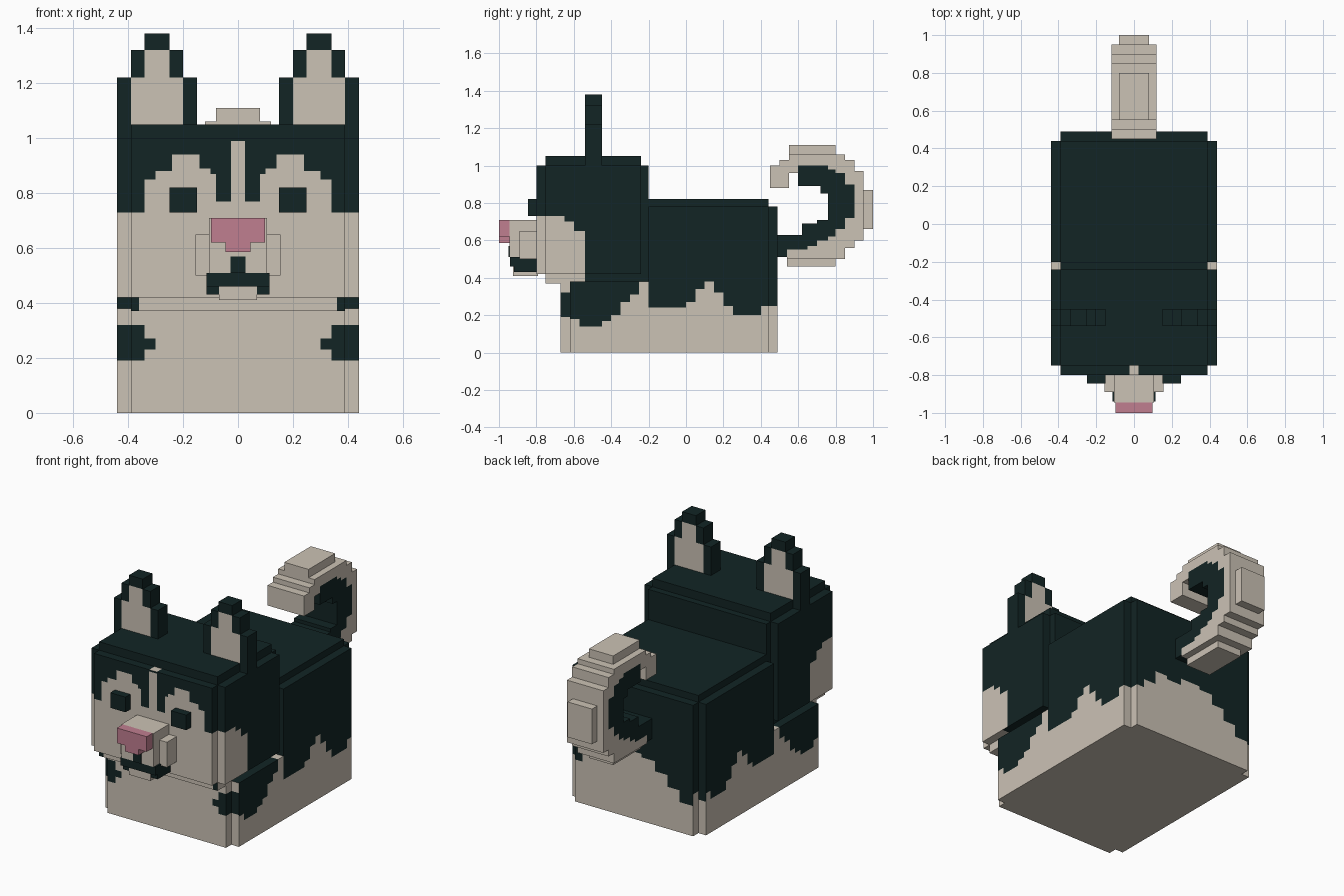
import bpy, bmesh
from mathutils import Vector
from itertools import product

if "Cube" in bpy.data.objects:
    bpy.data.objects.remove(bpy.data.objects["Cube"])


def material(name, rgb):
    m = bpy.data.materials.new(name)
    m.diffuse_color = (*rgb, 1)
    m.use_nodes = True
    m.node_tree.nodes["Principled BSDF"].inputs["Base Color"].default_value = m.diffuse_color
    return m


MATS = [material("cream fur", (0.60, 0.54, 0.46)),
        material("dark fur", (0.006, 0.018, 0.018)),
        material("pink nose", (0.53, 0.21, 0.28))]
CREAM, DARK, PINK = 0, 1, 2


def sym(hx, y0, y1, z0, z1):
    """Box centred on x = 0."""
    return (-hx, hx, y0, y1, z0, z1)


def inside(p, b):
    return b[0] < p[0] < b[1] and b[2] < p[1] < b[3] and b[4] < p[2] < b[5]


def step(profile, v):
    """Value of a stair-step profile of (upper limit, value) pairs."""
    return next((h for lim, h in profile if v < lim), profile[-1][1])


def blocks(name, boxes, rule, cuts=((), (), ())):
    """Outer skin of a union of boxes; rule(centre, normal) picks the colour."""
    axes = []
    for a in range(3):
        vals = {round(v, 4) for b in boxes for v in b[2 * a:2 * a + 2]}
        lo, hi = min(vals), max(vals)
        vals |= {round(v, 4) for v in cuts[a] if lo < v < hi}
        axes.append(sorted(vals))
    solid = set()
    for i in product(*(range(len(a) - 1) for a in axes)):
        c = [(axes[k][i[k]] + axes[k][i[k] + 1]) / 2 for k in range(3)]
        if any(inside(c, b) for b in boxes):
            solid.add(i)
    bm = bmesh.new()
    verts = {}

    def vert(key):
        if key not in verts:
            verts[key] = bm.verts.new([axes[k][key[k]] for k in range(3)])
        return verts[key]

    for cell in solid:
        for a, s in product(range(3), (0, 1)):
            near = list(cell)
            near[a] += 2 * s - 1
            if tuple(near) in solid:
                continue
            u, w = (a + 1) % 3, (a + 2) % 3
            ring = []
            for du, dw in ((0, 0), (1, 0), (1, 1), (0, 1)):
                k = list(cell)
                k[a] += s
                k[u] += du
                k[w] += dw
                ring.append(vert(tuple(k)))
            f = bm.faces.new(ring if s else ring[::-1])
            n = Vector((0, 0, 0))
            n[a] = 2 * s - 1
            f.material_index = rule(f.calc_center_median(), n)
    # Merge the flat cells of one colour
    bmesh.ops.dissolve_limit(bm, angle_limit=0.01, verts=bm.verts[:],
                             edges=bm.edges[:], delimit={'MATERIAL'})
    me = bpy.data.meshes.new(name)
    bm.to_mesh(me)
    bm.free()
    for m in MATS:
        me.materials.append(m)
    ob = bpy.data.objects.new(name, me)
    bpy.context.collection.objects.link(ob)
    return ob


def plain(colour):
    return lambda c, n: colour


# Body: notched block, low chest in front, cream belly with a jagged edge
SIDE = [(-0.62, .19), (-.57, .18), (-.45, .14), (-.40, .17), (-.35, .20), (-.30, .27),
        (-.25, .31), (-.20, .38), (0, .24), (.05, .27), (.10, .34), (.15, .38),
        (.20, .32), (.25, .25), (.40, .20), (.50, .25)]
BACK = [(-.39, .20), (-.30, .18), (-.22, .25), (-.14, .32), (-.05, .38),
        (.08, .40), (.18, .36), (.26, .38), (.34, .30), (.45, .25)]


def body_rule(c, n):
    x = abs(c.x)
    if n.z < -.5:
        return CREAM
    if n.z > .5:
        return CREAM if c.z < .5 and c.y > -.25 and x > .39 else DARK
    if c.y < -.6 and (n.y < -.5 or c.y < -.62):
        return DARK if (x > .34 and .19 < c.z < .32) or (x > .30 and .23 < c.z < .27) else CREAM
    if n.y > .5:
        return DARK if c.z > step(BACK, c.x) else CREAM
    return DARK if c.z > step(SIDE, c.y) else CREAM


blocks("body", [sym(.44, -.62, .44, 0, .38), sym(.39, -.67, .49, 0, .38),
                sym(.44, -.20, .44, .3, .78), sym(.39, -.24, .49, .3, .78),
                sym(.39, -.24, .44, .7, .82)],
       body_rule,
       ([l for l, _ in BACK] + [-.34, .34, -.30, .30], [l for l, _ in SIDE],
        [h for _, h in SIDE + BACK] + [.19, .32, .23, .27]))

# Head: notched block with a cream mask
MASK = [(.025, .99), (.08, .77), (.10, .87), (.14, .89), (.24, .94),
        (.30, .88), (.34, .85), (.45, .73)]
CHEEK = [(-.65, .73), (-.60, .70), (-.54, .65)]


def head_rule(c, n):
    x = abs(c.x)
    if n.y < -.5:
        return CREAM if c.z < step(MASK, x) and (c.z > .42 or x < .36) else DARK
    if n.z > .5:
        return CREAM if x < .025 and c.y < -.75 and c.z < 1.02 else DARK
    if n.z < -.5:
        return CREAM if c.y < -.58 else DARK
    if abs(n.x) > .5 and c.y < -.54:
        return CREAM if c.z < step(CHEEK, c.y) else DARK
    return DARK


blocks("head", [sym(.39, -.75, -.24, .37, 1.05), sym(.39, -.80, -.20, .42, 1.0),
                sym(.44, -.75, -.24, .42, 1.0)],
       head_rule,
       ([s * l for l, _ in MASK for s in (-1, 1)] + [-.36, .36],
        [l for l, _ in CHEEK] + [-.58], [h for _, h in MASK + CHEEK]))

# Ears and eyes, mirrored
for side, s in (("left", -1), ("right", 1)):
    def at(x0, x1, *rest):
        return (*sorted((s * x0, s * x1)), *rest)

    inner = [at(.20, .39, -1, 0, 1.0, 1.22), at(.25, .34, -1, 0, 1.2, 1.32)]
    blocks(side + " ear", [at(.15, .44, -.54, -.45, 1.0, 1.22),
                           at(.20, .39, -.54, -.45, 1.2, 1.32),
                           at(.25, .34, -.54, -.45, 1.3, 1.38)],
           lambda c, n: CREAM if abs(n.y) > .5 and any(inside(c, b) for b in inner) else DARK)
    blocks(side + " eye", [at(.15, .25, -.845, -.79, .73, .82)], plain(DARK))

# Muzzle, mouth, chin and nose
blocks("muzzle", [sym(.155, -.89, -.79, .50, .65), sym(.105, -.945, -.79, .51, .71)], plain(CREAM))
blocks("mouth", [sym(.115, -.94, -.79, .46, .51), sym(.115, -.92, -.79, .43, .46)], plain(DARK))
blocks("mouth line", [sym(.027, -.95, -.945, .51, .57)], plain(DARK))
blocks("chin", [sym(.07, -.925, -.79, .41, .46)], plain(CREAM))
blocks("nose", [sym(.098, -1.0, -.94, .62, .71), sym(.045, -1.0, -.94, .585, .65)], plain(PINK))

# Tail: stepped curl, dark along the inside
DARK_TAIL = [sym(.12, *b) for b in (
    (.47, .54, .51, .63), (.54, .65, .55, .63), (.62, .70, .57, .69), (.70, .76, .60, .71),
    (.76, .80, .62, .98), (.80, .85, .66, .96), (.85, .90, .72, .90), (.60, .76, .89, 1.0),
    (.72, .76, .85, .90))]
CREAM_TAIL = [sym(.12, *b) for b in (
    (.54, .80, .50, .60), (.76, .85, .50, 1.06), (.85, .90, .56, 1.03), (.90, .95, .60, .97),
    (.55, .80, .98, 1.06), (.50, .60, .96, 1.03), (.45, .55, .88, 1.0))]
RIDGE = [sym(.08, *b) for b in (
    (.54, .80, .46, .50), (.95, 1.0, .66, .87), (.55, .80, 1.06, 1.11))]
blocks("tail", DARK_TAIL + CREAM_TAIL + RIDGE,
       lambda c, n: DARK if any(inside(c - n * .005, b) for b in DARK_TAIL) else CREAM)
